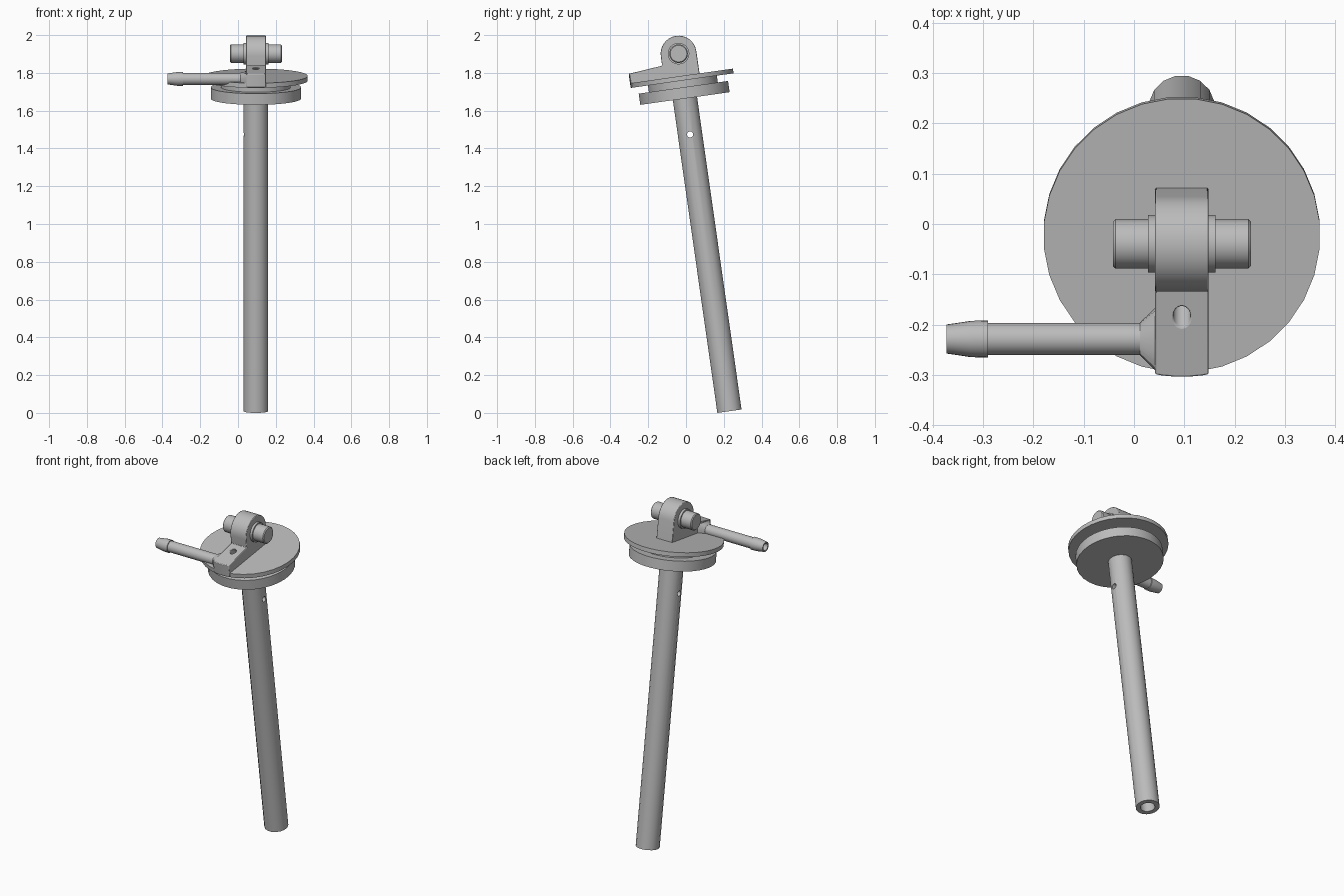
import bpy, bmesh, math
from mathutils import Matrix, Vector

cube = bpy.data.objects.get("Cube")
if cube:
    bpy.data.objects.remove(cube, do_unlink=True)

grey = bpy.data.materials.new("satin grey")
grey.use_nodes = True
colour = (0.5, 0.5, 0.5, 1)
grey.diffuse_color = colour
for node in grey.node_tree.nodes:
    if node.type == 'BSDF_PRINCIPLED':
        node.inputs["Base Color"].default_value = colour

# The whole assembly leans forward about x
LEAN = Matrix.Translation((0.095, 0.23, 0.009)) @ Matrix.Rotation(math.radians(8.1), 4, 'X')
ALONG_X = Matrix.Rotation(math.pi / 2, 4, 'Y')
parts = []


def finish(name, bm, matrix=Matrix()):
    bmesh.ops.recalc_face_normals(bm, faces=bm.faces)
    bm.transform(matrix)
    mesh = bpy.data.meshes.new(name)
    bm.to_mesh(mesh)
    bm.free()
    mesh.materials.append(grey)
    ob = bpy.data.objects.new(name, mesh)
    bpy.context.collection.objects.link(ob)
    parts.append(ob)
    return ob


def loft(name, rings, matrix=Matrix()):
    """Skin a list of equal-length point rings and cap both ends."""
    bm = bmesh.new()
    loops = [[bm.verts.new(p) for p in ring] for ring in rings]
    for a, b in zip(loops, loops[1:]):
        for i in range(len(a)):
            j = (i + 1) % len(a)
            bm.faces.new((a[i], a[j], b[j], b[i]))
    bm.faces.new(loops[0])
    bm.faces.new(loops[-1])
    return finish(name, bm, matrix)


def lathe(name, profile, sides, matrix=Matrix()):
    turn = [(i + 0.5) * math.tau / sides for i in range(sides)]
    return loft(name, [[(r * math.cos(t), r * math.sin(t), h) for t in turn]
                       for r, h in profile], matrix)


def boolean(ob, cutter, operation):
    mod = ob.modifiers.new("cut", 'BOOLEAN')
    mod.operation = operation
    mod.solver = 'EXACT'
    mod.object = cutter
    bpy.context.view_layer.objects.active = ob
    bpy.ops.object.modifier_apply(modifier=mod.name)
    parts.remove(cutter)
    bpy.data.objects.remove(cutter, do_unlink=True)


# Hollow stem with a cross hole
stem = lathe("stem", [(0.04, 1.6), (0.04, 0), (0.066, 0), (0.066, 1.69)], 16)
drill = lathe("stem_drill", [(0.016, -0.2), (0.016, 0.2)], 16,
              Matrix.Translation((0, 0, 1.48)) @ ALONG_X)
boolean(stem, drill, 'DIFFERENCE')

# Grooved head: lower flange, neck and wide upper plate
lathe("head_plates", [(0.24, 1.672), (0.24, 1.732), (0.185, 1.732), (0.185, 1.768),
                      (0.275, 1.768), (0.275, 1.793)], 32)

# Bracket: round eye on top, low foot reaching to the front rim
EYE, R, HALF = 1.912, 0.095, 0.053
outline = [(-0.29, 1.77), (R, 1.77)]
outline += [(R * math.cos(i * math.pi / 16), EYE + R * math.sin(i * math.pi / 16))
            for i in range(17)]
outline += [(-R, 1.861), (-0.29, 1.842)]
bracket = loft("bracket", [[(x, y, z) for y, z in outline] for x in (-HALF, HALF)])
trim = lathe("rim_trim", [(0.277, 1.6), (0.277, 2.2)], 64)
boolean(bracket, trim, 'INTERSECT')
port = lathe("port_drill", [(0.017, -0.05), (0.017, 0.05)], 20,
             Matrix.Translation((0, -0.155, 1.855)) @ Matrix.Rotation(math.radians(42), 4, 'X'))
boolean(bracket, port, 'DIFFERENCE')
bevel = bracket.modifiers.new("soft_edges", 'BEVEL')
bevel.width, bevel.segments, bevel.angle_limit = 0.003, 2, math.radians(50)

# Axle through the eye, with a collar on each side
half_axle = [(0.044, 0.137), (0.049, 0.132), (0.049, 0.067), (0.057, 0.067)]
profile = [(r, -h) for r, h in half_axle] + half_axle[::-1]
lathe("axle", profile, 32, Matrix.Translation((0, 0, EYE)) @ ALONG_X)

# Side hose nozzle with a barbed, bored tip
SPOT = Matrix.Translation((0, -0.206, 1.806))
lathe("hose_nozzle", [(0.021, -0.3), (0.021, -0.467), (0.029, -0.467), (0.031, -0.452),
                      (0.036, -0.42), (0.037, -0.385), (0.032, -0.385), (0.032, -0.05)],
      24, SPOT @ ALONG_X)

# Flared root blending the nozzle into the bracket side
turn = [(i + 0.5) * math.tau / 24 for i in range(24)]


def flare_ring(x, wide, tall, size):
    return [(x, max(-wide, min(wide, size * math.cos(t))),
             max(-tall, min(tall, size * math.sin(t)))) for t in turn]


loft("nozzle_root", [flare_ring(-0.083, 0.04, 0.04, 0.0325),
                     flare_ring(-0.052, 0.061, 0.037, 0.066)], SPOT)

# Shade and lean every part
for ob in parts:
    ob.matrix_world = LEAN
    bpy.ops.object.select_all(action='DESELECT')
    ob.select_set(True)
    bpy.context.view_layer.objects.active = ob
    bpy.ops.object.shade_smooth_by_angle(angle=math.radians(30))
